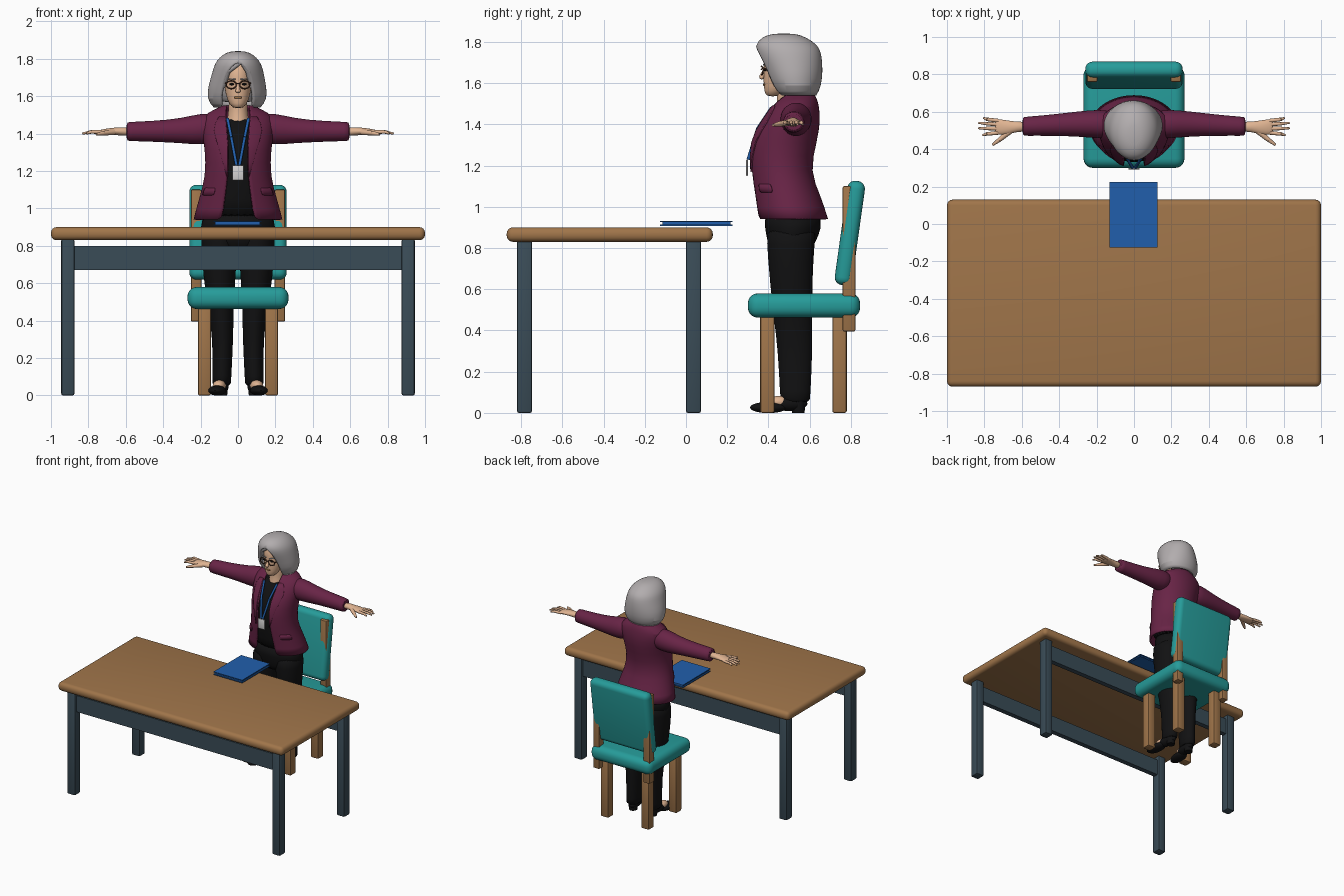
import bpy, bmesh, math
from mathutils import Vector, Matrix

if "Cube" in bpy.data.objects:
    bpy.data.objects.remove(bpy.data.objects["Cube"])


def material(name, rgb):
    lin = [((c / 255 + 0.055) / 1.055) ** 2.4 if c > 10 else c / 3300 for c in rgb] + [1]
    m = bpy.data.materials.new(name)
    m.use_nodes = True
    m.diffuse_color = lin
    m.node_tree.nodes["Principled BSDF"].inputs["Base Color"].default_value = lin
    return m


teal = material("teal fabric", (38, 156, 154))
wood = material("wood", (160, 117, 74))
slate = material("slate metal", (58, 76, 87))
blue = material("blue", (33, 95, 172))
plum = material("plum cloth", (104, 36, 70))
grey = material("silver hair", (178, 173, 174))
skin = material("skin", (224, 180, 146))
black = material("black cloth", (17, 17, 18))
white = material("white card", (214, 212, 212))
brown = material("brown frame", (84, 54, 40))


def finish(bm, name, mat, subsurf=0, thick=0):
    bmesh.ops.recalc_face_normals(bm, faces=bm.faces)
    me = bpy.data.meshes.new(name)
    bm.to_mesh(me)
    bm.free()
    ob = bpy.data.objects.new(name, me)
    bpy.context.collection.objects.link(ob)
    me.materials.append(mat)
    bpy.ops.object.select_all(action='DESELECT')
    ob.select_set(True)
    bpy.context.view_layer.objects.active = ob
    bpy.ops.object.shade_smooth_by_angle(angle=math.radians(40))
    if subsurf:
        ob.modifiers.new("smooth", 'SUBSURF').levels = subsurf
        ob.modifiers["smooth"].render_levels = subsurf
    if thick:
        mod = ob.modifiers.new("thickness", 'SOLIDIFY')
        mod.thickness, mod.offset = thick, 0
    return ob


def box(name, xs, ys, zs, mat, bevel=0.0, segs=2, tilt=0):
    bm = bmesh.new()
    bmesh.ops.create_cube(bm, size=1)
    size = [b - a for a, b in (xs, ys, zs)]
    mid = Vector([(a + b) / 2 for a, b in (xs, ys, zs)])
    bmesh.ops.scale(bm, vec=size, verts=bm.verts)
    if bevel:
        bmesh.ops.bevel(bm, geom=bm.edges[:], offset=bevel, segments=segs, profile=0.5, affect='EDGES')
    bm.transform(Matrix.Translation(mid) @ Matrix.Rotation(math.radians(tilt), 4, 'X'))
    return finish(bm, name, mat)


def ball(name, centre, radii, mat, turn=0):
    bm = bmesh.new()
    bmesh.ops.create_uvsphere(bm, u_segments=24, v_segments=14, radius=1)
    bm.transform(Matrix.Translation(centre) @ Matrix.Rotation(turn, 4, 'Z') @ Matrix.Diagonal((*radii, 1)))
    return finish(bm, name, mat)


def rod(name, a, b, r1, r2, mat):
    a, b = Vector(a), Vector(b)
    bm = bmesh.new()
    bmesh.ops.create_cone(bm, cap_ends=True, segments=12, radius1=r1, radius2=r2, depth=(b - a).length)
    turn = (b - a).to_track_quat('Z', 'Y').to_matrix().to_4x4()
    bm.transform(Matrix.Translation((a + b) / 2) @ turn)
    return finish(bm, name, mat)


def loft(name, rings, mat, axis='z', caps="bt", thick=0, n=28):
    """Each ring: position, two centre values, two radii, start angle, end angle."""
    bm = bmesh.new()
    rows = []
    for t, c1, c2, r1, r2, *span in rings:
        a0 = span[0] if span else 0
        a1 = span[1] if len(span) > 1 else 360 - a0
        row = []
        for i in range(n + 1):
            a = math.radians(a0 + (a1 - a0) * i / n)
            p, q = c1 + r1 * math.sin(a), c2 - r2 * math.cos(a)
            row.append(bm.verts.new((p, q, t) if axis == 'z' else (t, p, q)))
        rows.append(row)
    for lo, hi in zip(rows, rows[1:]):
        for i in range(n):
            bm.faces.new((lo[i], lo[i + 1], hi[i + 1], hi[i]))
    if "b" in caps:
        bm.faces.new(rows[0][:-1])
    if "t" in caps:
        bm.faces.new(rows[-1][:-1])
    bmesh.ops.remove_doubles(bm, verts=bm.verts, dist=0.0001)
    return finish(bm, name, mat, 1, thick)


# Table
box("table_top", (-1, 1), (-.87, .13), (.83, .9), wood, .03, 4)
for i, y in enumerate((-.82, 0)):
    for s in (-1, 1):
        box("table_leg", sorted((s * .875, s * .945)), (y, y + .073), (0, .838), slate, .01)
    box("table_rail", (-.88, .88), (y + .017, y + .057), (.67, .8), slate)

# Book
for z in (.908, .926):
    box("book_cover", (-.13, .125), (-.125, .225), (z, z + .006), blue)
box("book_pages", (-.122, .117), (-.115, .217), (.914, .926), blue)

# Chair
box("chair_seat", (-.27, .27), (.3, .845), (.462, .58), teal, .05, 5)
box("chair_back", (-.26, .26), (.752, .838), (.617, 1.128), teal, .038, 5, -8)
for s in (-1, 1):
    for y in (.36, .71):
        box("chair_leg", sorted((s * .145, s * .215)), (y, y + .07), (0, .48), wood, .01)
    box("chair_post", sorted((s * .195, s * .252)), (.76, .822), (.395, 1.1), wood, .008)

# Jacket, open at the front, over a dark blouse
jacket = [(.94, 0, .515, .232, .168, 21), (1.05, 0, .492, .203, .157, 21), (1.17, 0, .455, .166, .138, 19),
          (1.32, 0, .47, .17, .16, 17), (1.42, 0, .51, .19, .137, 18), (1.49, 0, .53, .185, .108, 20),
          (1.52, 0, .54, .13, .09, 30), (1.545, 0, .545, .075, .07, 50)]
loft("jacket", jacket, plum, caps="", thick=.014)
loft("blouse", [(z, x, y, a - .016, b - .014) for z, x, y, a, b, _ in jacket[:6]], black)
for s in (-1, 1):
    widths = (1, 16, 26, 12)
    loft("lapel", [(z, x, y, a + .009, b + .009, s * g, s * (g + w))
                   for (z, x, y, a, b, g), w in zip(jacket[2:6], widths)], plum, caps="", thick=.008, n=6)
    loft("pocket_flap", [(z, 0, y, r, d, s * 38, s * 66) for z, y, r, d in
                         ((1.07, .488, .208, .163), (1.11, .476, .193, .157))], plum, caps="", thick=.006, n=6)
    loft("sleeve", [(s * x, y, z, a, b) for x, y, z, a, b in
                    ((.1, .53, 1.43, .075, .07), (.19, .535, 1.425, .078, .088), (.3, .535, 1.415, .067, .066),
                     (.45, .528, 1.412, .056, .056), (.585, .522, 1.411, .051, .051),
                     (.597, .522, 1.411, .05, .05))], plum, axis='x')

    # Hand with four fingers and a thumb
    loft("palm", [(s * x, y, z, a, b) for x, y, z, a, b in
                  ((.58, .52, 1.41, .03, .026), (.63, .52, 1.412, .027, .022), (.68, .515, 1.412, .04, .019),
                   (.73, .52, 1.408, .043, .014), (.745, .52, 1.407, .035, .01))], skin, axis='x', n=16)
    for y0, x1, y1 in ((.488, .81, .475), (.51, .832, .512), (.532, .832, .541), (.552, .805, .567)):
        knuckle = (s * .785, (y0 + y1) / 2, 1.409)
        rod("finger_base", (s * .725, y0, 1.408), knuckle, .0105, .0095, skin)
        rod("finger_tip", knuckle, (s * x1, y1, 1.4), .0095, .005, skin)
    rod("thumb_base", (s * .665, .495, 1.408), (s * .72, .45, 1.402), .016, .012, skin)
    rod("thumb_tip", (s * .72, .45, 1.402), (s * .757, .422, 1.396), .012, .006, skin)

    # Trouser leg and shoe
    loft("trouser_leg", [(z, s * x, y, a, b) for z, x, y, a, b in
                         ((.05, .088, .53, .05, .072), (.07, .087, .53, .05, .073), (.3, .08, .53, .055, .084),
                          (.45, .09, .52, .066, .093), (.62, .1, .51, .086, .102),
                          (.85, .1, .507, .1, .118), (.9, .1, .515, .09, .12))], black)
    ball("shoe_toe", (s * .112, .4, .026), (.048, .09, .027), black, s * .12)
    ball("shoe_body", (s * .092, .5, .045), (.04, .09, .036), black, s * .12)
    ball("instep", (s * .1, .45, .052), (.035, .055, .03), skin, s * .12)
    rod("shoe_heel", (s * .088, .545, 0), (s * .088, .545, .06), .03, .036, black)

    # Lanyard strap
    path = [(s * .056, .415, 1.48), (s * .036, .348, 1.38), (s * .008, .302, 1.23)]
    for a, b in zip(path, path[1:]):
        rod("lanyard", a, b, .008, .008, blue)

    # Eye, brow and spectacle frame
    ball("eye", (s * .033, .384, 1.664), (.013, .008, .006), black)
    rod("brow", (s * .015, .376, 1.69), (s * .052, .39, 1.693), .004, .003, grey)
    rim = [(s * .036 + .027 * math.cos(k * math.pi / 8), .366 + .008 * abs(math.cos(k * math.pi / 8)),
            1.661 + .021 * math.sin(k * math.pi / 8)) for k in range(17)]
    for a, b in zip(rim, rim[1:]):
        rod("glasses_rim", a, b, .0035, .0035, brown)
    rod("glasses_arm", (s * .063, .374, 1.668), (s * .08, .47, 1.672), .004, .004, brown)

loft("hips", [(.76, 0, .507, .12, .085), (.82, 0, .51, .185, .115), (.9, 0, .522, .205, .14),
              (.98, 0, .515, .19, .14)], black)
box("badge", (-.03, .03), (.292, .3), (1.15, 1.23), white, .003)

# Head and neck
loft("neck", [(1.4, 0, .5, .085, .09), (1.46, 0, .505, .06, .07), (1.52, 0, .5, .05, .055),
              (1.62, 0, .49, .05, .055)], skin)
loft("head", [(1.535, 0, .42, .024, .03), (1.558, 0, .43, .048, .05), (1.61, 0, .455, .067, .08),
              (1.67, 0, .475, .076, .098), (1.74, 0, .48, .079, .105), (1.79, 0, .48, .05, .07)], skin)
rod("nose", (0, .388, 1.675), (0, .366, 1.628), .006, .013, skin)
ball("nose_tip", (0, .367, 1.628), (.014, .011, .01), skin)
ball("lips", (0, .381, 1.593), (.023, .008, .007), wood)
rod("glasses_bridge", (-.01, .366, 1.668), (.01, .366, 1.668), .0035, .0035, brown)

# Bobbed hair with a swept fringe
loft("hair", [(1.545, -.005, .535, .118, .09, 40), (1.585, -.005, .53, .155, .118, 34),
              (1.66, -.004, .52, .145, .135, 30), (1.72, 0, .505, .13, .146, 27), (1.76, 0, .495, .12, .148, 16),
              (1.785, 0, .485, .106, .138, 0), (1.815, 0, .475, .078, .105, 0),
              (1.833, 0, .475, .035, .05, 0)], grey, caps="t", thick=.018)
loft("hair_inner", [(1.56, -.005, .56, .1, .06), (1.62, -.004, .56, .125, .08),
                    (1.72, 0, .54, .11, .1), (1.79, 0, .5, .08, .1)], grey)
for s, x in ((-1, -.082), (1, .075)):
    rod("fringe_upper", (.018, .357, 1.785), (s * .055, .378, 1.735), .012, .016, grey)
    rod("fringe_lower", (s * .055, .378, 1.735), (x, .42, 1.65), .016, .014, grey)
